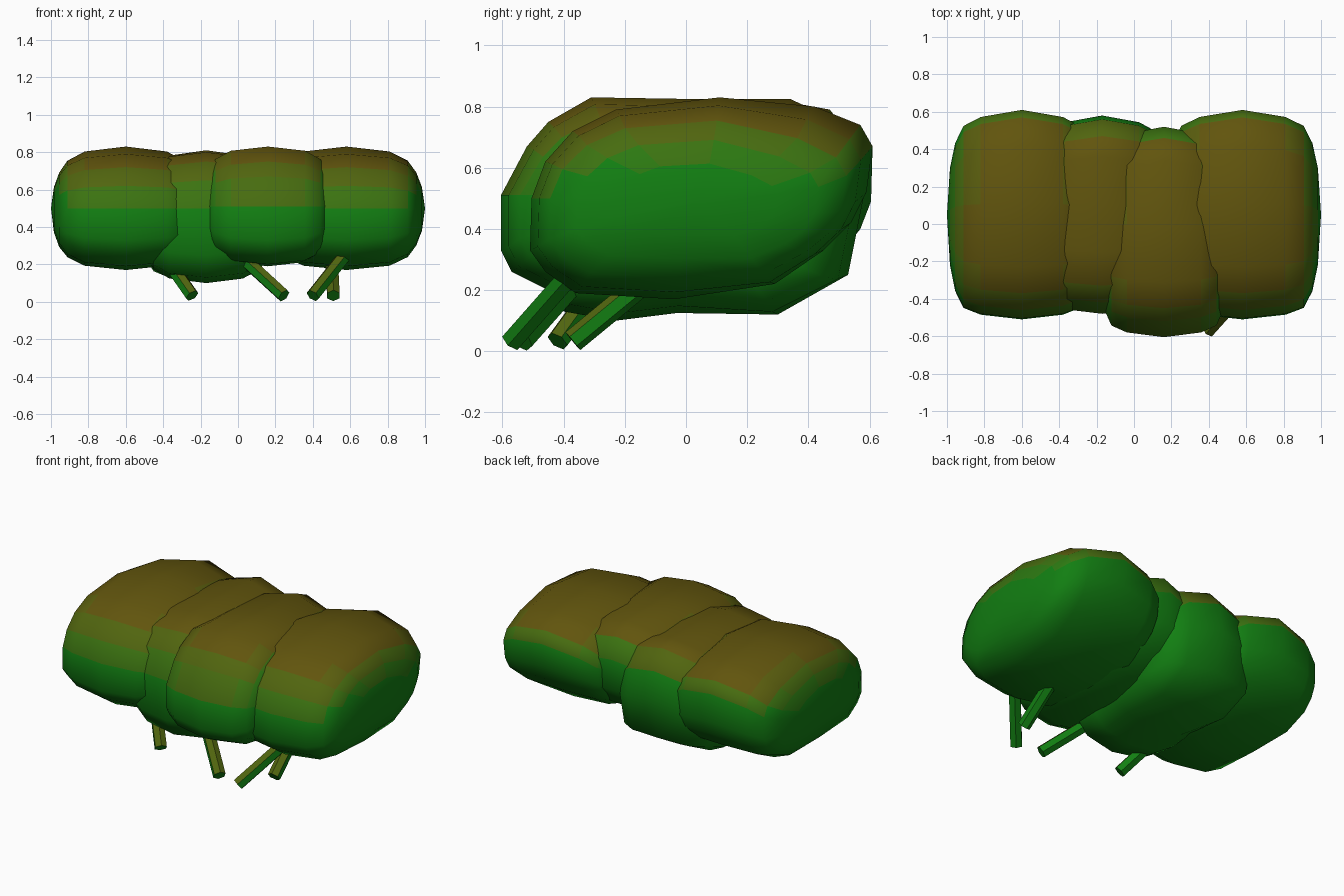
import bpy, bmesh, math
from mathutils import Vector

if "Cube" in bpy.data.objects:
    bpy.data.objects.remove(bpy.data.objects["Cube"])

# green sides blending to brown on top
GREEN, BROWN, STEPS = (.006, .21, .006), (.12, .09, .004), 7
MATS = []
for k in range(STEPS):
    t = k / (STEPS - 1)
    m = bpy.data.materials.new("foliage_%d" % k)
    m.diffuse_color = tuple(g + (b - g) * t for g, b in zip(GREEN, BROWN)) + (1,)
    m.use_nodes = True
    m.node_tree.nodes["Principled BSDF"].inputs["Base Color"].default_value = m.diffuse_color
    MATS.append(m)

# side taper of a clump: (fraction of half width, depth scale, height scale)
TAPER = [(0, 1, 1), (.55, .955, .93), (.78, .89, .79), (.89, .73, .60), (.96, .48, .36)]
RINGS = [(-u, a, b) for u, a, b in TAPER[:0:-1]] + TAPER


def finish(name, bm, smooth_angle):
    bmesh.ops.recalc_face_normals(bm, faces=bm.faces)
    bm.normal_update()
    for f in bm.faces:
        t = min(max((f.normal.z - .15) / .75, 0), 1)
        f.material_index = round(t * (STEPS - 1))
    me = bpy.data.meshes.new(name)
    bm.to_mesh(me)
    bm.free()
    for m in MATS:
        me.materials.append(m)
    ob = bpy.data.objects.new(name, me)
    bpy.context.collection.objects.link(ob)
    bpy.ops.object.select_all(action='DESELECT')
    ob.select_set(True)
    bpy.context.view_layer.objects.active = ob
    bpy.ops.object.shade_smooth_by_angle(angle=math.radians(smooth_angle))


def clump(name, x, half_width, profile):
    """Side profile (y, z) lofted along x, shrinking to a point at each end."""
    ys, zs = [p[0] for p in profile], [p[1] for p in profile]
    cy, cz = (min(ys) + max(ys)) / 2, (min(zs) + max(zs)) / 2

    def point(u, a, b, y, z):
        back = u * u * a * max(y - cy, 0)      # back corners sag and pull in toward the ends
        return (x + u * half_width, cy + (y - cy) * a - .08 * back, cz + (z - cz) * b - .2 * back)

    bm = bmesh.new()
    rings = [[bm.verts.new(point(u, a, b, y, z)) for y, z in profile] for u, a, b in RINGS]
    n = len(profile)
    for r, s in zip(rings, rings[1:]):
        for i in range(n):
            j = (i + 1) % n
            bm.faces.new((r[i], r[j], s[j], s[i]))
    for ring, side in ((rings[0], -1), (rings[-1], 1)):
        tip = bm.verts.new((x + side * half_width, cy, cz))
        for i in range(n):
            bm.faces.new((ring[i], ring[(i + 1) % n], tip))
    finish(name, bm, 80)


def stem(name, foot, top, radius=.038):
    """Six-sided stick from foot to top."""
    a, b = Vector(foot), Vector(top)
    d = b - a
    bm = bmesh.new()
    bmesh.ops.create_cone(bm, cap_ends=True, segments=6, radius1=radius, radius2=radius, depth=d.length)
    bm.transform(d.to_track_quat('Z', 'Y').to_matrix().to_4x4())
    bmesh.ops.translate(bm, verts=bm.verts, vec=(a + b) / 2)
    finish(name, bm, 30)


# outer clumps share the front and top of the profile, the left one is fuller low at the back
front_top = [(-.51, .33), (-.505, .5), (-.46, .62), (-.37, .72), (-.23, .79), (.11, .83),
             (.42, .80), (.57, .74), (.61, .67)]
bottom = [(-.04, .17), (-.36, .19), (-.46, .26)]
clump("left_clump", -.60, .40, front_top + [(.605, .49), (.57, .40), (.50, .31), (.31, .205)] + bottom)
clump("right_clump", .58, .42, front_top + [(.59, .52), (.54, .42), (.45, .33), (.29, .22)] + bottom)

# inner clumps
clump("middle_left_clump", -.17, .36,
      [(-.48, .25), (-.48, .5), (-.42, .65), (-.33, .75), (-.15, .80), (.11, .81), (.36, .81),
       (.47, .79), (.56, .68), (.58, .5), (.53, .25), (.3, .12), (-.03, .125), (-.23, .10), (-.4, .13)])
clump("middle_right_clump", .16, .36,
      [(-.605, .33), (-.605, .51), (-.52, .67), (-.45, .75), (-.31, .83), (0, .825), (.34, .825),
       (.46, .77), (.52, .65), (.5, .45), (.4, .32), (.2, .22), (-.1, .19), (-.45, .20), (-.57, .26)])

# slanted stems
stem("stem_left", (-.245, -.42, .033), (-.39, -.27, .24))
stem("stem_middle", (.245, -.535, .033), (.03, -.36, .23))
stem("stem_front_right", (.40, -.57, .033), (.58, -.37, .26))
stem("stem_right", (.51, -.37, .033), (.50, -.13, .23))
